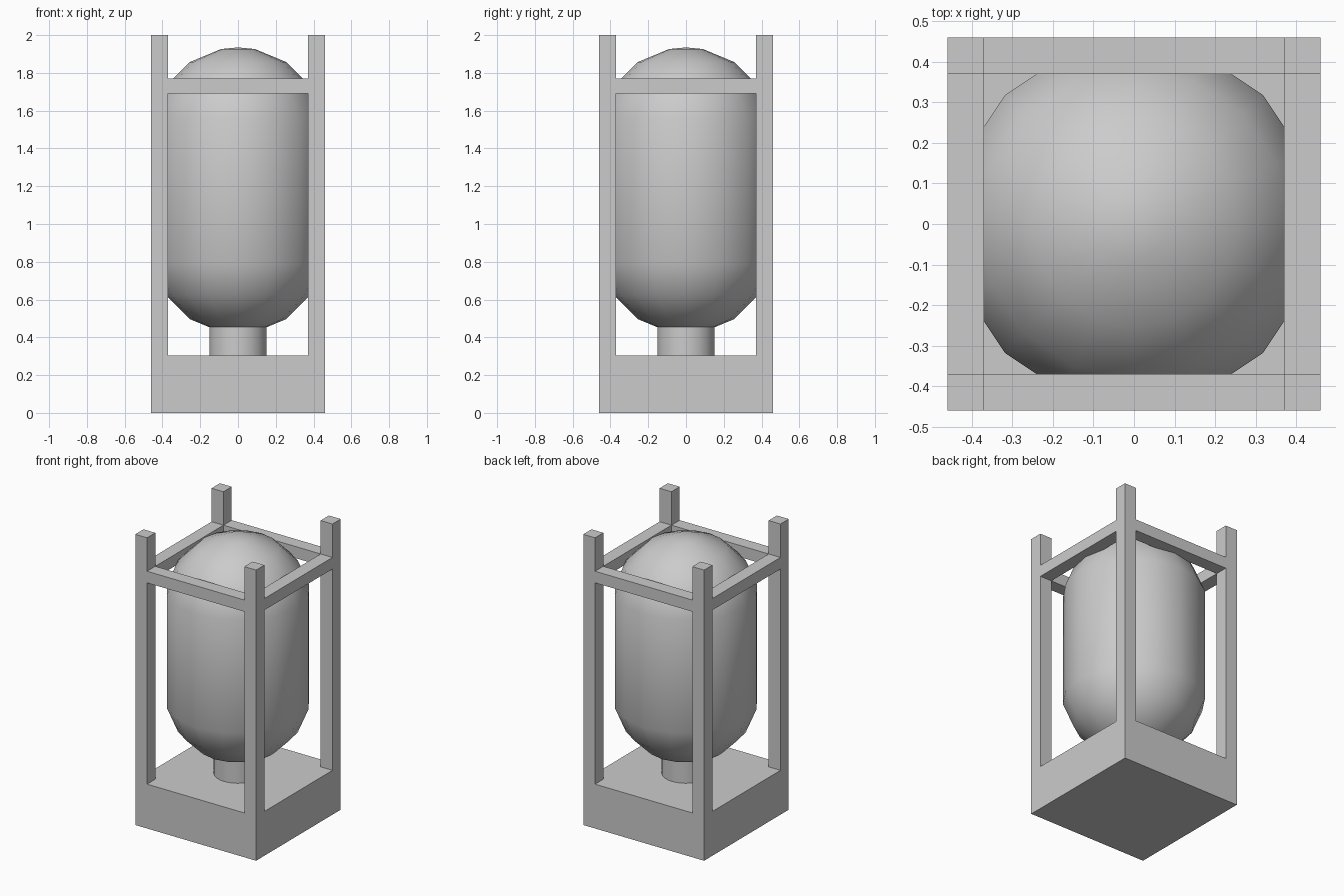
import bpy, bmesh, math

if "Cube" in bpy.data.objects:
    bpy.data.objects.remove(bpy.data.objects["Cube"])

HALF = 0.46      # half width of the frame
INNER = 0.37     # inner face of posts and rails
BASE_TOP = 0.305


def finish(name, bm, smooth=False):
    bmesh.ops.recalc_face_normals(bm, faces=bm.faces)
    for f in bm.faces:
        f.smooth = smooth
    me = bpy.data.meshes.new(name)
    bm.to_mesh(me)
    bm.free()
    ob = bpy.data.objects.new(name, me)
    bpy.context.collection.objects.link(ob)
    return ob


def box(name, lo, hi):
    bm = bmesh.new()
    bmesh.ops.create_cube(bm, size=1)
    for v in bm.verts:
        v.co = [(a + b) / 2 + c * (b - a) for a, b, c in zip(lo, hi, v.co)]
    return finish(name, bm)


def lathe(name, profile, sides):
    bm = bmesh.new()
    verts = [bm.verts.new((r, 0, z)) for r, z in profile]
    edges = [bm.edges.new(p) for p in zip(verts, verts[1:])]
    bmesh.ops.spin(bm, geom=verts + edges, cent=(0, 0, 0), axis=(0, 0, 1),
                   angle=math.tau, steps=sides)
    bmesh.ops.remove_doubles(bm, verts=bm.verts, dist=1e-4)
    return finish(name, bm, True)


# Solid base block
box("base", (-HALF, -HALF, 0), (HALF, HALF, BASE_TOP))

# Corner posts
for sx, nx in ((-1, "left"), (1, "right")):
    for sy, ny in ((-1, "front"), (1, "back")):
        x = sorted((sx * INNER, sx * HALF))
        y = sorted((sy * INNER, sy * HALF))
        box(f"{ny}_{nx}_post", (x[0], y[0], BASE_TOP), (x[1], y[1], 2.0))

# Upper rails joining the posts
for s, nx, ny in ((-1, "left", "front"), (1, "right", "back")):
    a, b = sorted((s * INNER, s * HALF))
    box(f"{ny}_rail", (-INNER, a, 1.69), (INNER, b, 1.77))
    box(f"{nx}_rail", (a, -INNER, 1.69), (b, INNER, 1.77))

# Tank with domed ends
R, LOW, HIGH = 0.459, 0.878, 1.476
angles = [math.radians(d) for d in (0, 11.25, 33.75, 56.25, 78.75)]
bottom = [(R * math.sin(a), LOW - R * math.cos(a)) for a in angles]
top = [(R * math.sin(a), HIGH + R * math.cos(a)) for a in reversed(angles)]
lathe("tank", bottom + top, 16)

# Outlet pipe under the tank
pipe = lathe("outlet_pipe", [(0, BASE_TOP), (0.152, BASE_TOP), (0.152, 0.48), (0, 0.48)], 32)
bpy.context.view_layer.objects.active = pipe
pipe.select_set(True)
bpy.ops.object.shade_smooth_by_angle()
